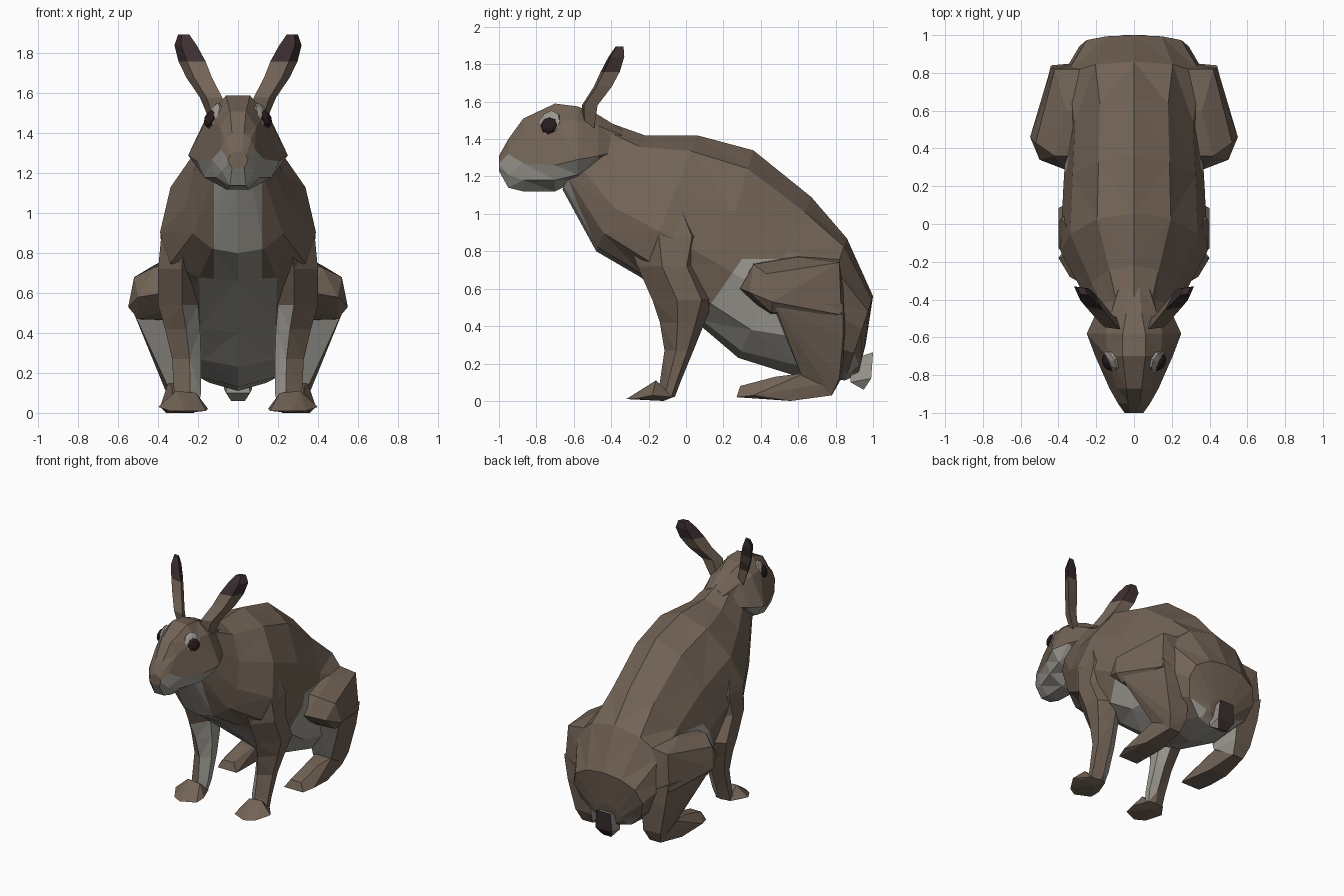
import bpy, bmesh, math
from mathutils import Vector

if "Cube" in bpy.data.objects:
    bpy.data.objects.remove(bpy.data.objects["Cube"])


def material(name, rgb):
    m = bpy.data.materials.new(name)
    m.diffuse_color = (*rgb, 1)
    m.use_nodes = True
    m.node_tree.nodes["Principled BSDF"].inputs["Base Color"].default_value = m.diffuse_color
    return m


BROWN, GREY, DARK, EYE = range(4)
MATS = [material("brown fur", (0.17, 0.125, 0.093)),
        material("pale grey fur", (0.33, 0.315, 0.28)),
        material("dark fur", (0.045, 0.028, 0.029)),
        material("eye", (0.022, 0.011, 0.014))]


def finish(name, bm, rule, cuts=()):
    """Flat faces, split along cut planes, coloured by rule(centre, normal)."""
    bmesh.ops.recalc_face_normals(bm, faces=bm.faces)
    bmesh.ops.triangulate(bm, faces=[f for f in bm.faces if len(f.verts) == 4])
    for co, no in cuts:
        bmesh.ops.bisect_plane(bm, geom=bm.verts[:] + bm.edges[:] + bm.faces[:],
                               plane_co=co, plane_no=no, dist=1e-4)
    bm.normal_update()
    for f in bm.faces:
        f.material_index = rule(f.calc_center_median(), f.normal)
    me = bpy.data.meshes.new(name)
    bm.to_mesh(me)
    bm.free()
    for m in MATS:
        me.materials.append(m)
    bpy.context.collection.objects.link(bpy.data.objects.new(name, me))


def loft(name, rings, rule, cuts=()):
    bm = bmesh.new()
    vs = [[bm.verts.new(p) for p in r] for r in rings]
    n = len(vs[0])
    for a, b in zip(vs, vs[1:]):
        for i in range(n):
            j = (i + 1) % n
            bm.faces.new((a[i], a[j], b[j], b[i]))
    bm.faces.new(vs[0])
    bm.faces.new(vs[-1])
    finish(name, bm, rule, cuts)


def hull(name, pts, rule):
    bm = bmesh.new()
    for p in pts:
        bm.verts.new(p)
    bmesh.ops.convex_hull(bm, input=bm.verts)
    loose = [v for v in bm.verts if not v.link_faces]
    bmesh.ops.delete(bm, geom=loose, context='VERTS')
    finish(name, bm, rule)


def ball(name, loc, normal, size, colour):
    """Faceted, flattened ball facing along normal."""
    bm = bmesh.new()
    bmesh.ops.create_uvsphere(bm, u_segments=8, v_segments=5, radius=1)
    bmesh.ops.scale(bm, vec=size, verts=bm.verts)
    rot = Vector(normal).to_track_quat('Z', 'Y').to_matrix()
    bmesh.ops.rotate(bm, matrix=rot, verts=bm.verts)
    bmesh.ops.translate(bm, vec=loc, verts=bm.verts)
    finish(name, bm, lambda c, n: colour)


# Body: top (y, z), bottom (y, z), half width, how far the widest point sags
SPINE = [(-0.50, 1.52, -0.66, 1.13, 0.14, .2), (-0.22, 1.42, -0.48, 0.80, 0.26, .25),
         (0.06, 1.42, -0.24, 0.66, 0.39, .35), (0.36, 1.34, 0.08, 0.40, 0.375, .3),
         (0.67, 1.09, 0.28, 0.23, 0.36, .2), (0.86, 0.87, 0.60, 0.13, 0.41, -.05),
         (1.00, 0.56, 0.85, 0.11, 0.29, -.2), (0.96, 0.30, 0.92, 0.14, 0.10, 0)]
rings = []
for yt, zt, yb, zb, w, sag in SPINE:
    ring = []
    for k in range(12):
        a = k * math.pi / 6
        t = (1 + math.cos(a) - sag * math.sin(a) ** 2) / 2
        ring.append((w * math.sin(a), yb + (yt - yb) * t, zb + (zt - zb) * t))
    rings.append(ring)


def body_rule(c, n):
    chest = c.y < -0.2 and abs(c.x) < 0.12 and n.z < 0
    belly = -0.26 < c.y < 0.9 and n.z < -0.4 and abs(c.x) < 0.2 and c.z < 0.8
    flank = c.z < 0.76 and c.z < 0.5 + 1.44 * (c.y - 0.12) and c.y < 0.62
    return GREY if chest or belly or flank else BROWN


loft("body", rings, body_rule,
     [((.12, 0, 0), (1, 0, 0)), ((-.12, 0, 0), (1, 0, 0)),
      ((0, 0, .76), (0, 0, 1)), ((0, .12, .5), (0, -1.44, 1)),
      ((0, .62, 0), (0, 1, 0))])

# Head: y, then (half width, z) for crown, brow, cheek, jaw and chin
HEAD = [(-1.00, .02, 1.31, .04, 1.29, .05, 1.27, .045, 1.25, .03, 1.23),
        (-0.95, .03, 1.40, .065, 1.37, .085, 1.32, .08, 1.21, .04, 1.14),
        (-0.87, .04, 1.51, .09, 1.43, .13, 1.27, .11, 1.18, .05, 1.12),
        (-0.70, .06, 1.59, .14, 1.50, .205, 1.26, .17, 1.18, .06, 1.12),
        (-0.58, .06, 1.575, .15, 1.50, .25, 1.29, .19, 1.21, .06, 1.18),
        (-0.47, .04, 1.53, .12, 1.47, .20, 1.31, .15, 1.28, .05, 1.25),
        (-0.34, .03, 1.45, .08, 1.42, .10, 1.34, .08, 1.31, .03, 1.28)]
rings = []
for y, *v in HEAD:
    half = [(v[i], y, v[i + 1]) for i in range(0, 10, 2)]
    rings.append(half + [(-x, y, z) for x, y, z in reversed(half)])
loft("head", rings,
     lambda c, n: GREY if c.z < 1.282 and n.y > -0.95 and c.y < -.48 else BROWN)

# Tail: pale sides, dark back
hull("tail", [(s * x, y, z) for s in (-1, 1) for x, y, z in
              [(.05, .88, .22), (.06, .88, .10), (.035, .95, .06),
               (.07, .99, .12), (.06, 1.0, .26)]],
     lambda c, n: DARK if n.y > 0.5 and abs(n.x) < 0.6 else GREY)

# Ear: z, centre x, centre y, half width
EAR = [(1.46, .10, -.52, .05), (1.58, .135, -.515, .07), (1.68, .195, -.445, .08),
       (1.76, .23, -.405, .085), (1.84, .262, -.372, .07), (1.895, .272, -.355, .035)]
# Front leg: z, front y, back y, inner x, outer x
FORELEG = [(1.08, -.16, -.02, .22, .34), (0.88, -.32, .12, .19, .385),
           (0.72, -.26, .07, .20, .40), (0.54, -.18, .15, .20, .40),
           (0.42, -.14, .10, .19, .365), (0.27, -.115, .04, .185, .33),
           (0.10, -.14, -.03, .185, .32), (0.02, -.15, -.06, .20, .32)]
THIGH = [(.20, .30, .56), (.20, .36, .74), (.20, .60, .78), (.25, .82, .76),
         (.25, .86, .46), (.20, .45, .46),
         (.37, .29, .60), (.42, .36, .73), (.36, .60, .77), (.42, .82, .74),
         (.44, .83, .46), (.52, .43, .68), (.55, .46, .53), (.50, .34, .58),
         (.50, .46, .47)]
SHANK = [(.25, .45, .54), (.53, .47, .52), (.44, .84, .52), (.41, .84, .34),
         (.22, .86, .40), (.20, .62, .13), (.35, .62, .13), (.36, .82, .12),
         (.22, .83, .12), (.24, .78, .03), (.33, .78, .03)]
HINDFOOT = [(.20, .27, .02), (.36, .27, .02), (.24, .29, .08), (.33, .29, .08),
            (.25, .48, .13), (.33, .48, .13), (.22, .64, .15), (.35, .64, .15),
            (.23, .80, .10), (.34, .80, .10), (.22, .56, .0), (.36, .56, .0),
            (.24, .78, .03), (.33, .78, .03), (.39, .36, .03)]
PAW = [(.16, -.27, .01), (.27, -.32, .01), (.34, -.28, .01), (.40, -.18, .03),
       (.15, -.20, .02), (.36, -.14, .02), (.21, -.16, .10), (.31, -.16, .11),
       (.20, -.07, .02), (.32, -.07, .02), (.26, -.12, .0), (.26, -.24, .06)]

for s, side in ((-1, "left"), (1, "right")):
    def place(pts):
        return [(s * x, y, z) for x, y, z in pts]

    # Ears, tapered blades with dark tips
    rings = []
    for z, x, y, w in EAR:
        t = min(w * 0.55, 0.042)
        rings.append(place([(x + .8 * w, y + .6 * w, z), (x + .6 * t, y - .8 * t, z),
                            (x - .8 * w, y - .6 * w, z), (x - .6 * t, y + .8 * t, z)]))
    loft(side + "_ear", rings, lambda c, n: DARK if c.z > 1.76 else BROWN)

    # Eye with pale surround
    face = (s * .85, -.40, .38)
    ball(side + "_eye_surround", (s * .12, -.727, 1.487), face, (.063, .072, .023), GREY)
    ball(side + "_eye", (s * .136, -.732, 1.473), face, (.049, .049, .027), EYE)

    # Front leg with pale inner strip
    rings = []
    for z, yf, yb, xi, xo in FORELEG:
        d, xc = yb - yf, xi + .4 * (xo - xi)
        rings.append(place([(xc, yf, z), (xo, yf + .4 * d, z), (xo, yb - .2 * d, z),
                            (xc, yb, z), (xi, yb - .2 * d, z), (xi, yf + .4 * d, z)]))
    loft(side + "_front_leg", rings,
         lambda c, n: GREY if n.x * s < -0.35 and c.z < 0.6 else BROWN)
    hull(side + "_front_paw", place(PAW), lambda c, n: BROWN)

    # Hind leg with pale front of the shank
    hull(side + "_thigh", place(THIGH), lambda c, n: BROWN)
    hull(side + "_shank", place(SHANK),
         lambda c, n: GREY if n.y < -0.4 or n.x * s < -0.6 else BROWN)
    hull(side + "_hind_foot", place(HINDFOOT), lambda c, n: BROWN)
